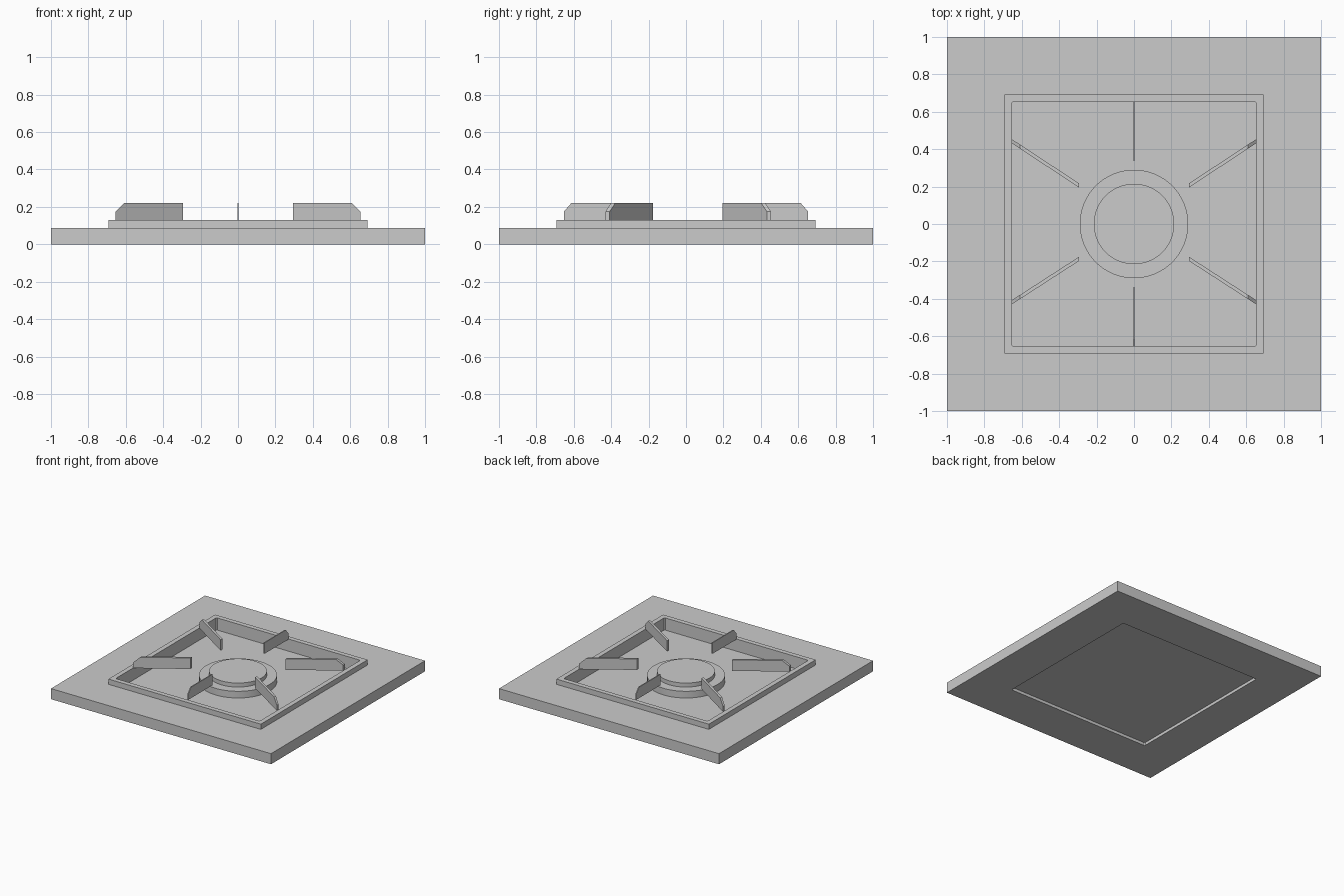
import bpy, bmesh, math

cube = bpy.data.objects.get("Cube")
if cube:
    bpy.data.objects.remove(cube, do_unlink=True)

grey = bpy.data.materials.new("plain grey")
grey.use_nodes = True
grey.diffuse_color = (0.6, 0.6, 0.6, 1)
bsdf = next(n for n in grey.node_tree.nodes if n.type == 'BSDF_PRINCIPLED')
bsdf.inputs["Base Color"].default_value = (0.6, 0.6, 0.6, 1)


def finish(name, bm):
    bmesh.ops.recalc_face_normals(bm, faces=bm.faces)
    mesh = bpy.data.meshes.new(name)
    bm.to_mesh(mesh)
    bm.free()
    mesh.materials.append(grey)
    obj = bpy.data.objects.new(name, mesh)
    bpy.context.collection.objects.link(obj)
    return obj


def square(half, cut=0.0):
    """Square outline with eight points, corners cut by a small amount."""
    a, b = half, half - cut
    return [(a, -b), (a, b), (b, a), (-b, a), (-a, b), (-a, -b), (-b, -a), (b, -a)]


def ring(name, outer, inner, z0, z1):
    """Frame between two outlines with the same number of points."""
    bm = bmesh.new()
    loops = [[bm.verts.new((x, y, z)) for x, y in pts]
             for pts, z in ((outer, z0), (outer, z1), (inner, z1), (inner, z0))]
    n = len(outer)
    for k in range(4):
        a, b = loops[k], loops[(k + 1) % 4]
        for i in range(n):
            j = (i + 1) % n
            bm.faces.new((a[i], a[j], b[j], b[i]))
    bmesh.ops.remove_doubles(bm, verts=bm.verts, dist=1e-5)
    return finish(name, bm)


def plate(name, pts, z0, z1):
    bm = bmesh.new()
    face = bm.faces.new([bm.verts.new((x, y, z0)) for x, y in pts])
    top = bmesh.ops.extrude_face_region(bm, geom=[face])
    for v in top["geom"]:
        if isinstance(v, bmesh.types.BMVert):
            v.co.z = z1
    return finish(name, bm)


def fin(name, inner, outer, offset):
    """Upright support with a chamfered outer top corner.
    The offset is half the thickness, measured along one axis."""
    # (fraction from inner to outer end, height)
    profile = [(0, 0.13), (1, 0.13), (1, 0.175), (0.875, 0.22), (0, 0.22)]
    bm = bmesh.new()
    sides = []
    for s in (-1, 1):
        side = []
        for t, z in profile:
            x = inner[0] + (outer[0] - inner[0]) * t + s * offset[0]
            y = inner[1] + (outer[1] - inner[1]) * t + s * offset[1]
            side.append(bm.verts.new((x, y, z)))
        bm.faces.new(side)
        sides.append(side)
    a, b = sides
    for i in range(5):
        j = (i + 1) % 5
        bm.faces.new((a[i], a[j], b[j], b[i]))
    return finish(name, bm)


# Wide base slab around a raised rim with a sunken tray floor
def corners(half):
    return [(half, -half), (half, half), (-half, half), (-half, -half)]


ring("base_slab", corners(1.0), corners(0.69), 0.0, 0.087)
ring("tray_rim", square(0.693, 0.0002), square(0.654, 0.008), 0.0, 0.13)
plate("tray_floor", square(0.655, 0.008), 0.024, 0.03)

# Round burner in two steps
for name, radius, z0, z1 in (("burner_base", 0.29, 0.03, 0.085),
                             ("burner_cap", 0.215, 0.085, 0.118)):
    bm = bmesh.new()
    bmesh.ops.create_cone(bm, cap_ends=True, segments=64, radius1=radius,
                          radius2=radius, depth=z1 - z0)
    bmesh.ops.translate(bm, verts=bm.verts, vec=(0, 0, (z0 + z1) / 2))
    disc = finish(name, bm)
    bpy.ops.object.select_all(action='DESELECT')
    disc.select_set(True)
    bpy.context.view_layer.objects.active = disc
    bpy.ops.object.shade_smooth_by_angle(angle=math.radians(30))

# Six pan supports pointing at the burner
for sy, row in ((-1, "front"), (1, "back")):
    fin(row + "_middle_support", (0, sy * 0.338), (0, sy * 0.653), (0.004, 0))
    for sx, side in ((-1, "right"), (1, "left")):
        fin(f"{row}_{side}_support", (sx * 0.295, sy * 0.197 + 0.01),
            (sx * 0.654, sy * 0.431 + 0.012), (0, 0.011))
